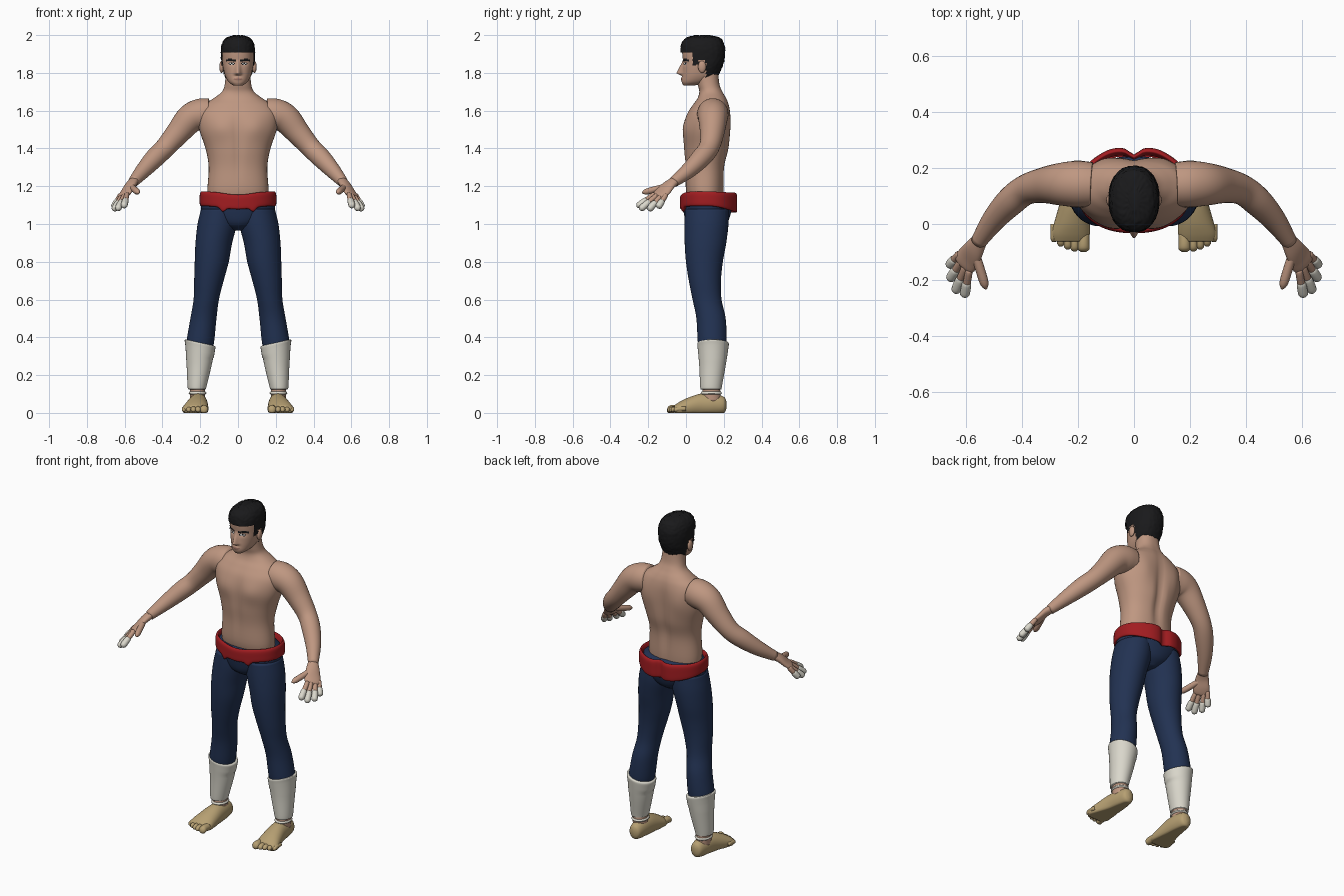
import bpy, bmesh, math, random
from mathutils import Vector, Matrix

random.seed(4)
if "Cube" in bpy.data.objects:
    bpy.data.objects.remove(bpy.data.objects["Cube"])

PALETTE = dict(skin=(.52, .31, .22), hair_black=(.01, .01, .011), eye_white=(.6, .58, .55),
               lip=(.34, .17, .13), navy=(.016, .032, .085), red=(.36, .012, .015),
               cloth_white=(.7, .68, .6), tan=(.47, .35, .17))
MATS = {}
for label, rgb in PALETTE.items():
    m = bpy.data.materials.new(label)
    m.use_nodes = True
    m.diffuse_color = (*rgb, 1)
    m.node_tree.nodes["Principled BSDF"].inputs["Base Color"].default_value = (*rgb, 1)
    MATS[label] = m

X, Y, Z = Vector((1, 0, 0)), Vector((0, 1, 0)), Vector((0, 0, 1))


def finish(name, bm, mats, mirror=False):
    """Turn a bmesh into a smooth object, optionally mirrored across x."""
    bmesh.ops.recalc_face_normals(bm, faces=bm.faces[:])
    for f in bm.faces:
        f.smooth = True
    mesh = bpy.data.meshes.new(name)
    bm.to_mesh(mesh)
    bm.free()
    for label in mats:
        mesh.materials.append(MATS[label])
    ob = bpy.data.objects.new(name, mesh)
    bpy.context.scene.collection.objects.link(ob)
    if mirror:
        mod = ob.modifiers.new("Mirror", "MIRROR")
        mod.use_mirror_merge = False
    return ob


def smooth_rings(rings, steps):
    """Catmull-Rom interpolation between ring tuples."""
    rings = [Vector(r) for r in rings]
    out = []
    for i in range(len(rings) - 1):
        a, b, c, d = (rings[max(0, min(len(rings) - 1, i + k))] for k in (-1, 0, 1, 2))
        for s in range(steps):
            t = s / steps
            out.append(b + (c - a) * (t / 2) + (a * 2 - b * 5 + c * 4 - d) * (t * t / 2)
                       + (b * 3 - a - c * 3 + d) * (t ** 3 / 2))
    return out + [rings[-1]]


def loft(name, rings, mats, axis=None, wide=X, seg=32, steps=5, power=1, shape=None,
         paint=None, keep=None, cap=True, mirror=False):
    """Skin oval rings (x, y, z, wide radius, other radius) along a path."""
    rings = smooth_rings(rings, steps)
    centres = [Vector(r[:3]) for r in rings]
    bm = bmesh.new()
    loops = []
    for i, r in enumerate(rings):
        t = axis or (centres[min(i + 1, len(rings) - 1)] - centres[max(i - 1, 0)]).normalized()
        u = (wide - t * wide.dot(t)).normalized()
        v = t.cross(u)
        loop = []
        for k in range(seg):
            a = math.tau * k / seg
            c, s = (math.copysign(abs(w) ** power, w) for w in (math.cos(a), math.sin(a)))
            p = centres[i] + u * (max(r[3], .001) * c) + v * (max(r[4], .001) * s)
            loop.append(bm.verts.new(shape(p) if shape else p))
        loops.append(loop)
    for lo, hi in zip(loops, loops[1:]):
        for k in range(seg):
            n = (k + 1) % seg
            bm.faces.new((lo[k], lo[n], hi[n], hi[k]))
    if cap:
        bm.faces.new(loops[0])
        bm.faces.new(loops[-1])
    for f in bm.faces:
        if paint:
            f.material_index = mats.index(paint(f.calc_center_median()))
    if keep:
        drop = [f for f in bm.faces if not keep(f.calc_center_median())]
        bmesh.ops.delete(bm, geom=drop, context="FACES")
    return finish(name, bm, mats, mirror)


def level(z, half, front, back, x=0):
    """Horizontal ring given by half width and its front and back y."""
    return (x, (front + back) / 2, z, half, (back - front) / 2)


def ball(name, centre, radii, mat):
    bm = bmesh.new()
    place = Matrix.Translation(centre) @ Matrix.Diagonal((*radii, 1))
    bmesh.ops.create_uvsphere(bm, u_segments=20, v_segments=12, radius=1, matrix=place)
    finish(name, bm, [mat], True)


def bump(d, width):
    return math.exp(-(d / width) ** 2)


# Torso and neck, with chest, spine groove and shoulder blades
def torso_shape(p):
    if p.y < .1:
        p.y -= .012 * bump(abs(p.x) - .09, .06) * bump(p.z - 1.51, .06)
        p.y += .01 * bump(p.x, .02) * bump(p.z - 1.42, .16)
    else:
        p.y -= .02 * bump(p.x, .025) * bump(p.z - 1.4, .2)
        p.y += .01 * bump(abs(p.x) - .11, .05) * bump(p.z - 1.53, .08)
    return p


loft("torso", [level(1.08, .15, .03, .19), level(1.17, .162, 0, .2), level(1.3, .155, -.003, .205),
               level(1.4, .172, -.012, .228), level(1.5, .205, -.012, .235),
               level(1.58, .21, .005, .235), level(1.63, .18, .035, .228),
               level(1.665, .13, .06, .215), level(1.7, .085, .07, .195),
               level(1.74, .07, .062, .178), level(1.81, .064, .05, .17)],
     ["skin"], axis=Z, seg=64, power=.9, shape=torso_shape)

# Head, with nose, eye sockets and lips shaped into the face
HEAD = [level(1.732, .022, -.012, .04), level(1.75, .048, -.022, .11), level(1.78, .066, -.021, .155),
        level(1.82, .077, -.018, .178), level(1.86, .082, -.016, .192), level(1.91, .083, -.02, .198),
        level(1.95, .076, -.014, .19), level(1.978, .055, .012, .17), level(1.992, .015, .06, .115)]


def face_shape(p):
    if p.y < .06:
        t = (1.868 - p.z) / .07
        rise = t if t < 1 else max(0, 1 - (t - 1) * 5)
        if t > 0:
            p.y -= .032 * rise * bump(p.x, .009 + .007 * min(t, 1))
        p.y += .007 * bump(abs(p.x) - .034, .018) * bump(p.z - 1.853, .012)
        p.y -= .005 * bump(p.x, .02) * bump(p.z - 1.768, .01)
    return p


def face_paint(c):
    side = abs(c.x)
    if c.y > .05:
        return "skin"
    brow = 1.866 + .12 * (side - .012) - 3 * max(0, side - .045) ** 1.5
    if .011 < side < .062 and abs(c.z - brow) < .006:
        return "hair_black"
    eye = math.hypot((side - .034) / .017, (c.z - 1.85) / .0075)
    if eye < 1:
        iris = math.hypot(side - .034, c.z - 1.851) < .006
        return "hair_black" if iris or eye > .8 else "eye_white"
    if side < .025 and abs(c.z - 1.768) < .007 * (1 - side / .035):
        return "lip"
    return "skin"


loft("head", HEAD, ["skin", "hair_black", "eye_white", "lip"], axis=Z, seg=112, steps=12,
     power=.9, shape=face_shape, paint=face_paint)
ball("ears", (.087, .085, 1.832), (.012, .021, .032), "skin")


# Short cropped hair: an enlarged scalp cut along the hairline
def in_hair(c):
    if c.y < .035:
        line = 1.912
    elif c.y < .07:
        line = 1.842
    else:
        line = 1.865 if c.y < .105 else 1.772
    return c.z > line


def ruffle(p):
    return p + (p - Vector((0, .09, 1.88))) * random.uniform(-.02, .02)


loft("hair", [(x, y, z + .007 * (z > 1.9), u + .007, v + .009) for x, y, z, u, v in HEAD],
     ["hair_black"], axis=Z, seg=72, steps=6, power=.9, shape=ruffle, keep=in_hair)

# Arms and palms
loft("arms", [(x, y, z, r, r) for x, y, z, r in (
    (.15, .14, 1.585, .08), (.2, .142, 1.58, .083), (.255, .142, 1.555, .077), (.32, .138, 1.48, .064),
    (.385, .122, 1.405, .054), (.44, .08, 1.35, .052), (.5, .015, 1.285, .042),
    (.555, -.065, 1.222, .028))], ["skin"], wide=Z, mirror=True)
SPREAD = Vector((.5, .85, 0))
loft("palms", [(.548, -.055, 1.23, .027, .024), (.57, -.09, 1.205, .038, .021),
               (.59, -.122, 1.172, .046, .018), (.607, -.145, 1.15, .042, .014),
               (.612, -.152, 1.144, .02, .005)], ["skin"], wide=SPREAD, mirror=True)


def digit(name, start, end, r, mat):
    a, b = Vector(start), Vector(end)
    stops = ((0, .5), (.06, .9), (.5, 1), (.85, .9), (1, .2))
    loft(name, [(*a.lerp(b, t), r * k, r * k) for t, k in stops], [mat], wide=SPREAD,
         seg=14, steps=3, mirror=True)


# Thumb and four fingers with taped tips
digit("thumbs", (.567, -.1, 1.2), (.527, -.232, 1.165), .017, "skin")
for label, knuckle, tip in (("index", (.587, -.165, 1.16), (.605, -.26, 1.09)),
                            ("middle", (.6, -.15, 1.155), (.638, -.245, 1.075)),
                            ("ring", (.614, -.13, 1.15), (.658, -.2, 1.072)),
                            ("little", (.622, -.105, 1.155), (.66, -.15, 1.085))):
    a, b = Vector(knuckle), Vector(tip)
    digit(label + "_fingers", a, a.lerp(b, .75), .014, "skin")
    digit(label + "_tips", a.lerp(b, .45), b, .018, "cloth_white")

# Trousers: hips and two legs
loft("hips", [(0, .11, .965, .03, .06), (0, .11, 1, .12, .105), (0, .113, 1.06, .188, .125),
              (0, .113, 1.12, .194, .13), (0, .113, 1.15, .185, .125)], ["navy"], axis=Z, seg=48)
loft("legs", [level(.33, .066, .07, .205, .204), level(.38, .073, .062, .215, .199),
              level(.5, .069, .055, .21, .183), level(.6, .067, .035, .188, .168),
              level(.7, .078, .015, .185, .154), level(.8, .09, 0, .195, .139),
              level(.9, .097, -.007, .213, .128), level(1, .104, -.008, .225, .11),
              level(1.08, .095, -.005, .225, .1)], ["navy"], axis=Z, seg=40, mirror=True)


# Thick rolled waistband, lower and fuller at the seat
def belt_shape(p):
    back = max(0, (p.y - .12) / .15)
    low = max(0, min(1, (1.15 - p.z) / .06))
    p.z -= low * .035 * back ** 2 + .008 * back
    if p.y < .05:
        p.z -= .018 * bump(p.x, .1)
        p.z -= low * .025 * bump(abs(p.x) - .08, .016)
    p.y -= .022 * bump(p.x, .022) * min(1, back)
    p.y += .008 * bump(abs(p.x) - .08, .05) * min(1, back)
    return p


loft("waistband", [(0, .118, z, .203 - d, .151 - d) for z, d in (
    (1.12, .03), (1.098, .016), (1.1, .002), (1.13, 0), (1.162, .002), (1.172, .014), (1.14, .026))],
     ["red"], axis=Z, seg=96, steps=4, power=.9, shape=belt_shape, cap=False)


# Socks with a slanted top edge
def sock_shape(p):
    if p.z > .3:
        p.z += (p.x - .2) * .22
    return p


loft("socks", [level(.125, .046, .078, .188, .217), level(.14, .05, .075, .19, .217),
               level(.25, .066, .07, .21, .206), level(.34, .078, .062, .224, .201),
               level(.368, .081, .06, .226, .201), level(.372, .07, .07, .215, .201)],
     ["cloth_white"], axis=Z, shape=sock_shape, mirror=True)

# Bare ankles with a strap
loft("ankles", [level(.06, .04, .085, .185, .213), level(.14, .04, .088, .18, .216)],
     ["skin"], axis=Z, mirror=True)
loft("ankle_straps", [level(.098, .042, .082, .186, .214), level(.104, .047, .078, .19, .214),
                      level(.112, .043, .082, .186, .214)], ["cloth_white"], axis=Z, mirror=True)


# Feet with flat soles and separate toes
def sole(p):
    p.z = max(p.z, 0)
    return p


loft("feet", [(.208, .214, .042, .012, .02), (.208, .2, .042, .034, .043), (.209, .15, .045, .045, .056),
              (.212, .08, .042, .052, .06), (.22, .01, .028, .063, .052), (.226, -.035, .018, .069, .04),
              (.228, -.062, .016, .06, .024)], ["tan"], axis=-Y, shape=sole, mirror=True)
for i in range(5):
    r = .021 if i == 0 else .0155 - .0008 * i
    x = .18 if i == 0 else .187 + .0245 * i
    tip = -.1 + .0022 * i * i
    loft("toe_%d" % (i + 1), [(x, tip + .065, .022, r, r * .9), (x, tip + .03, .021, r, r),
                              (x, tip + .01, .017, r, r * .95), (x, tip, .014, r * .4, r * .4)],
         ["tan"], axis=-Y, shape=sole, seg=16, steps=3, mirror=True)
